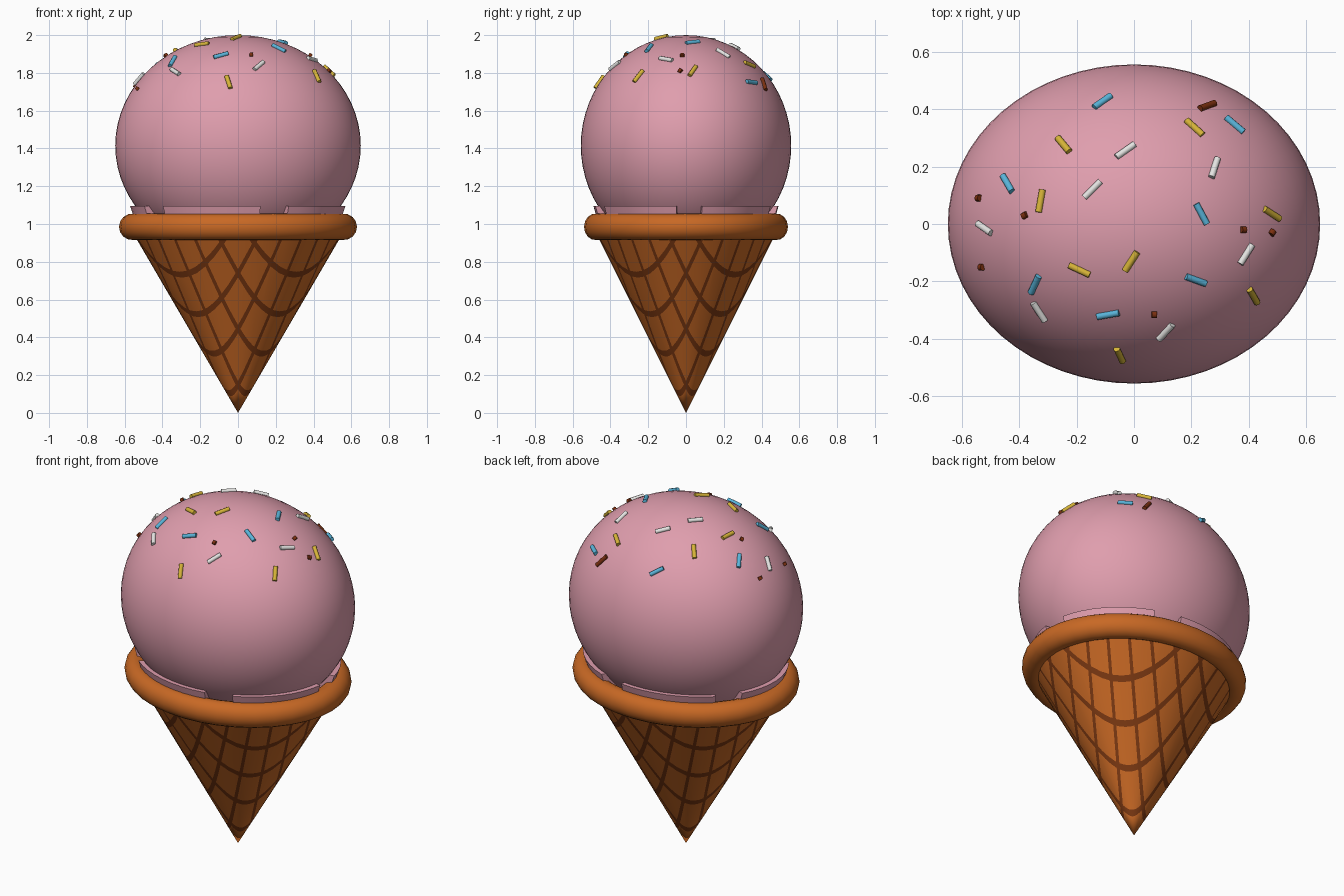
import bpy, bmesh
from math import sin, cos, radians, sqrt
from mathutils import Vector, Matrix

if "Cube" in bpy.data.objects:
    bpy.data.objects.remove(bpy.data.objects["Cube"])

SQUASH = 0.857          # everything is narrower front to back
SCOOP_R, SCOOP_H, SCOOP_Z = 0.65, 0.585, 1.415
CONE_R, CONE_TOP = 0.575, 0.985


def material(name, r, g, b):
    m = bpy.data.materials.new(name)
    m.use_nodes = True
    m.diffuse_color = (r, g, b, 1)
    bsdf = m.node_tree.nodes["Principled BSDF"]
    bsdf.inputs["Base Color"].default_value = (r, g, b, 1)
    bsdf.inputs["Roughness"].default_value = 0.6
    return m


pink = material("pink_ice_cream", 0.74, 0.34, 0.42)
orange = material("orange_wafer", 0.58, 0.14, 0.018)
brown = material("brown_wafer_line", 0.2, 0.04, 0.006)
blue = material("blue_sugar", 0.1, 0.46, 0.7)
yellow = material("yellow_sugar", 0.68, 0.46, 0.04)
white = material("white_sugar", 0.78, 0.78, 0.76)
chocolate = material("chocolate_sugar", 0.2, 0.03, 0.005)


def finish(name, bm, mats, angle=40):
    bmesh.ops.recalc_face_normals(bm, faces=bm.faces)
    mesh = bpy.data.meshes.new(name)
    bm.to_mesh(mesh)
    bm.free()
    for m in mats:
        mesh.materials.append(m)
    obj = bpy.data.objects.new(name, mesh)
    bpy.context.collection.objects.link(obj)
    bpy.ops.object.select_all(action='DESELECT')
    obj.select_set(True)
    bpy.context.view_layer.objects.active = obj
    bpy.ops.object.shade_smooth_by_angle(angle=radians(angle))
    return obj


def swept_ring(bm, section, angles, closed):
    """Sweep an (r, z) section around the z axis."""
    rings = [[bm.verts.new((r * cos(a), r * sin(a) * SQUASH, z)) for r, z in section]
             for a in map(radians, angles)]
    n = len(section)
    pairs = list(zip(rings, rings[1:] + rings[:1]))
    for a, b in pairs if closed else pairs[:-1]:
        for i in range(n):
            j = (i + 1) % n
            bm.faces.new((a[i], b[i], b[j], a[j]))
    if not closed:
        bm.faces.new(rings[0])
        bm.faces.new(rings[-1])


# Cone with a waffle grid cut into its faces
bm = bmesh.new()
bmesh.ops.create_cone(bm, cap_ends=True, segments=48, radius1=0, radius2=CONE_R,
                      depth=CONE_TOP, matrix=Matrix.Translation((0, 0, CONE_TOP / 2)))
bmesh.ops.remove_doubles(bm, verts=bm.verts, dist=0.0001)
STEP, HALF = 0.122, 0.009
diagonals = (Vector((1, 1, 0)).normalized(), Vector((1, -1, 0)).normalized())
lines = [STEP * (k + 0.5) for k in range(-5, 5)]
for d in diagonals:
    for offset in lines:
        for edge in (offset - HALF, offset + HALF):
            bmesh.ops.bisect_plane(bm, geom=bm.verts[:] + bm.edges[:] + bm.faces[:],
                                   plane_co=d * edge, plane_no=d, dist=0.00001)
for f in bm.faces:
    c = f.calc_center_median()
    f.material_index = int(any(abs(c.dot(d) - o) < HALF for d in diagonals for o in lines))
bmesh.ops.scale(bm, vec=(1, SQUASH, 1), verts=bm.verts)
finish("waffle_cone", bm, [orange, brown])

# Rounded rim
bm = bmesh.new()
tube = [(0.56 + 0.07 * cos(radians(t)), 0.985 + 0.07 * sin(radians(t))) for t in range(0, 360, 24)]
swept_ring(bm, tube, range(0, 360, 10), True)
finish("cone_rim", bm, [orange])

# Scoop
bm = bmesh.new()
bmesh.ops.create_uvsphere(bm, u_segments=64, v_segments=32, radius=1)
bmesh.ops.scale(bm, vec=(SCOOP_R, SCOOP_R * SQUASH, SCOOP_H), verts=bm.verts)
bmesh.ops.translate(bm, vec=(0, 0, SCOOP_Z), verts=bm.verts)
finish("scoop", bm, [pink])

# Lip of the scoop, broken into five pieces
bm = bmesh.new()
lip = [(0.46, 1.0), (0.54, 1.0), (0.572, 1.095), (0.5, 1.095)]
for k in range(5):
    start = 2 + 72 * k
    swept_ring(bm, lip, range(start + 8, start + 65, 7), False)
finish("scoop_lip", bm, [pink], 30)

# Sprinkles: x, y and heading of each in plan
sprinkles = {
    "blue": (blue, [(-.11, .425, 35), (-.44, .14, -60), (-.345, -.21, 65), (-.09, -.315, 10),
                    (.215, -.195, -20), (.235, .035, -62), (.35, .345, -40)]),
    "yellow": (yellow, [(-.245, .275, -50), (-.325, .08, 80), (-.19, -.16, -25), (-.01, -.13, 57),
                        (-.05, -.455, -65), (.21, .335, -42), (.48, .035, -33), (.415, -.25, -60)]),
    "white": (white, [(-.03, .255, 35), (-.145, .12, 45), (-.52, -.015, -35), (-.33, -.305, -57),
                      (.11, -.375, 47), (.28, .195, 72), (.39, -.105, 58)]),
    "chocolate": (chocolate, [(.255, .41, 20), (-.53, -.15, 0), (.48, -.03, 60), (-.54, .09, 0),
                              (-.38, .03, 30), (.38, -.02, 0), (.07, -.315, 0)]),
}
for name, (mat, spots) in sprinkles.items():
    bm = bmesh.new()
    for i, (x, y, heading) in enumerate(spots):
        ry = SCOOP_R * SQUASH
        h = SCOOP_H * sqrt(1 - (x / SCOOP_R) ** 2 - (y / ry) ** 2)
        normal = Vector((x / SCOOP_R ** 2, y / ry ** 2, h / SCOOP_H ** 2)).normalized()
        a = radians(heading)
        # tangent whose plan direction matches the heading
        along = Vector((cos(a), sin(a), 0))
        along.z = -(normal.x * along.x + normal.y * along.y) / normal.z
        along.normalize()
        side = normal.cross(along)
        turn = Matrix((side, normal, along)).transposed().to_4x4()
        length = 0.018 if mat == chocolate and i else 0.08
        place = Matrix.Translation(Vector((x, y, SCOOP_Z + h)) + normal * 0.003)
        bmesh.ops.create_cone(bm, cap_ends=True, segments=8, radius1=0.012, radius2=0.012,
                              depth=length, matrix=place @ turn)
    finish(name + "_sprinkles", bm, [mat], 50)
